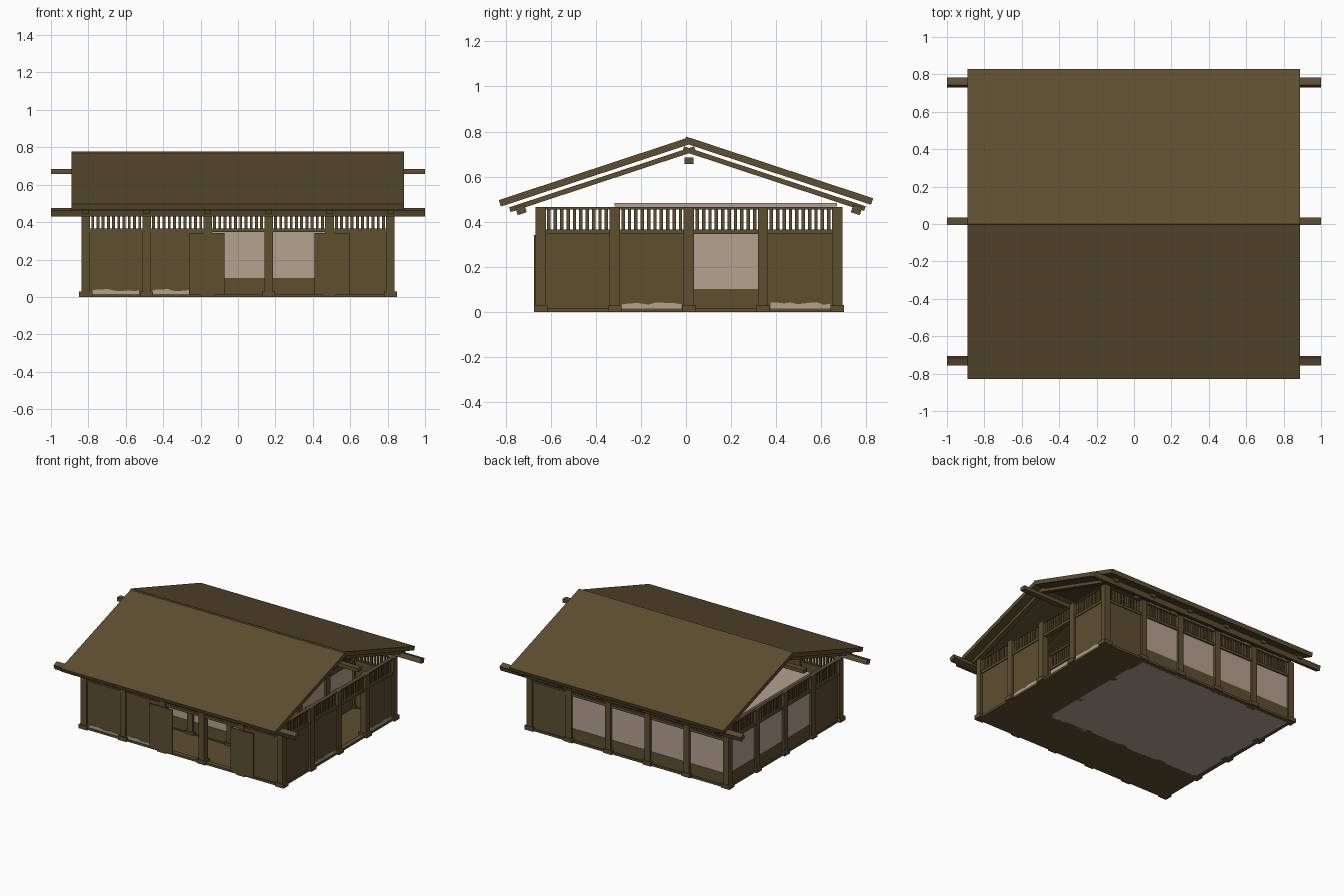
import bpy, bmesh, math, random
from mathutils import Matrix, Vector

if "Cube" in bpy.data.objects:
    bpy.data.objects.remove(bpy.data.objects["Cube"])

random.seed(4)

def material(name, col):
    m = bpy.data.materials.new(name)
    m.diffuse_color = (*col, 1)
    m.use_nodes = True
    m.node_tree.nodes["Principled BSDF"].inputs["Base Color"].default_value = m.diffuse_color
    return m

WOOD = material("dark wood", (0.110, 0.077, 0.030))
PAPER = material("pale paper", (0.46, 0.355, 0.28))

def finish(name, bm, mat):
    bmesh.ops.recalc_face_normals(bm, faces=bm.faces)
    me = bpy.data.meshes.new(name)
    bm.to_mesh(me)
    bm.free()
    me.materials.append(mat)
    ob = bpy.data.objects.new(name, me)
    bpy.context.collection.objects.link(ob)
    return ob

def add_box(bm, x0, x1, y0, y1, z0, z1):
    mat = Matrix.Translation(((x0+x1)/2, (y0+y1)/2, (z0+z1)/2)) @ Matrix.Diagonal((x1-x0, y1-y0, z1-z0, 1))
    bmesh.ops.create_cube(bm, size=1, matrix=mat)

def boxes(name, items, mat):
    bm = bmesh.new()
    for b in items:
        add_box(bm, *b)
    return finish(name, bm, mat)

def add_prism(bm, pts, a0, a1, axis='x'):
    place = (lambda p, a: (a, p[0], p[1])) if axis == 'x' else (lambda p, a: (p[0], a, p[1]))
    lo = [bm.verts.new(place(p, a0)) for p in pts]
    hi = [bm.verts.new(place(p, a1)) for p in pts]
    bm.faces.new(lo)
    bm.faces.new(hi[::-1])
    n = len(pts)
    for i in range(n):
        bm.faces.new((lo[i], hi[i], hi[(i+1) % n], lo[(i+1) % n]))

# Grid of posts
XS = [-0.814 + 0.3258*i for i in range(6)]
YS = [-0.645 + 0.3288*i for i in range(5)]
HP = 0.023
posts = {(x, y) for i, x in enumerate(XS) for j, y in enumerate(YS)
         if i in (0, 5) or j in (0, 4) or (j == 1 and i < 5) or (i == 4 and j > 0)}
posts = sorted(posts)
boxes("posts", [(x-HP, x+HP, y-HP, y+HP, 0.0, 0.466) for x, y in posts], WOOD)
boxes("post_bases", [(x-0.035, x+0.035, y-0.03, y+0.03, 0.0, 0.03) for x, y in posts], WOOD)

# Bays: direction, start, end, fixed line, type
bays = []
for i in range(5):
    a, b = XS[i], XS[i+1]
    bays.append(('x', a, b, YS[0], 'open' if i in (2, 3) else 'wall'))
    bays.append(('x', a, b, YS[4], 'wall' if i == 4 else 'shoji'))
    if i < 4:
        bays.append(('x', a, b, YS[1], 'shoji'))
for j in range(4):
    a, b = YS[j], YS[j+1]
    bays.append(('y', a, b, XS[5], 'open' if j == 2 else 'wall'))
    bays.append(('y', a, b, XS[0], 'wall' if j == 0 else 'shoji'))
    if j > 0:
        bays.append(('y', a, b, XS[4], 'shoji'))

def bay_box(d, a, b, c, t, z0, z1):
    return (a, b, c-t, c+t, z0, z1) if d == 'x' else (c-t, c+t, a, b, z0, z1)

rails, bars, walls, papers = [], [], [], []
for d, a, b, c, kind in bays:
    a, b = a+HP, b-HP
    rails += [bay_box(d, a, b, c, 0.016, 0.346, 0.365),
              bay_box(d, a, b, c, 0.014, 0.455, 0.465),
              bay_box(d, a, b, c, 0.018, 0.0, 0.016)]
    n = 10
    for k in range(n):
        m = a + (b-a)*(k+0.5)/n
        bars.append(bay_box(d, m-0.0075, m+0.0075, c, 0.006, 0.365, 0.455))
    if kind == 'wall':
        walls.append(bay_box(d, a, b, c, 0.009, 0.016, 0.346))
    elif kind == 'shoji':
        walls.append(bay_box(d, a, b, c, 0.008, 0.016, 0.102))
        papers.append(bay_box(d, a, b, c, 0.006, 0.102, 0.346))
boxes("lintels_and_sills", rails, WOOD)
boxes("lattice_bars", bars, WOOD)
boxes("wood_panels", walls, WOOD)
boxes("paper_screens", papers, PAPER)

# Sliding doors pushed aside at the front
boxes("sliding_doors", [(-0.262, -0.072, -0.675, -0.667, 0.01, 0.342),
                        (0.41, 0.60, -0.675, -0.667, 0.01, 0.342)], WOOD)

# Ragged pale strips along the wall feet
bm = bmesh.new()
def ragged(a, b, c, axis):
    pts = [(a, 0.016), (b, 0.016)]
    pts += [(b + (a-b)*k/9, 0.036 + random.uniform(-0.005, 0.007)) for k in range(10)]
    add_prism(bm, pts, c-0.002, c+0.002, axis)
ragged(-0.78, -0.53, YS[0]-0.011, 'y')
ragged(-0.46, -0.262, YS[0]-0.011, 'y')
ragged(-0.285, -0.02, XS[5]+0.011, 'x')
ragged(0.375, 0.64, XS[5]+0.011, 'x')
finish("ragged_wall_feet", bm, PAPER)

# Floors and ceiling
boxes("ground_floor", [(XS[0], XS[5], YS[0], YS[1], 0.0, 0.01),
                       (XS[4], XS[5], YS[1], YS[4], 0.0, 0.01)], WOOD)
boxes("room_floor", [(XS[0]+.01, XS[4], YS[1], YS[4]-.01, 0.0, 0.04)], PAPER)
boxes("room_ceiling", [(XS[0], XS[4], YS[1], YS[4], 0.468, 0.483)], PAPER)

# Roof: slopes, rafters
SL = 0.33
L = math.hypot(1, SL)
def slope(bm, side, y_end, top, thick, y_c, x0, x1, lap):
    # slab running from the ridge down to the eave, square-cut ends
    ny, nz = -SL/L*thick*side, -thick/L
    p = [(y_c - side*lap, top + SL*lap), (side*y_end, top - SL*(side*y_end - y_c)*side)]
    pts = [p[0], p[1], (p[1][0]+ny, p[1][1]+nz), (p[0][0]+ny, p[0][1]+nz)]
    add_prism(bm, pts, x0, x1)

for side, word, top in ((-1, "front", 0.770), (1, "back", 0.778)):
    bm = bmesh.new()
    slope(bm, side, 0.83, top, 0.03, 0.0, -0.89, 0.887, 0.0)
    finish(word + "_roof", bm, WOOD)
    bm = bmesh.new()
    for x in XS:
        slope(bm, side, 0.797 if side > 0 else 0.785, 0.727, 0.022, 0.0135, x-0.018, x+0.018, 0.022)
    finish(word + "_rafters", bm, WOOD)
    # tilted eave beam
    ob = boxes(word + "_eave_beam", [(-1, 1, -0.021, 0.021, -0.018, 0.018)], WOOD)
    ob.location = (0, 0.0125 + side*0.744, 0.453)
    ob.rotation_euler = (-side*math.atan(SL), 0, 0)

# Ridge beam
boxes("ridge_beam", [(-1, 1, -0.006, 0.034, 0.657, 0.685)], WOOD)
